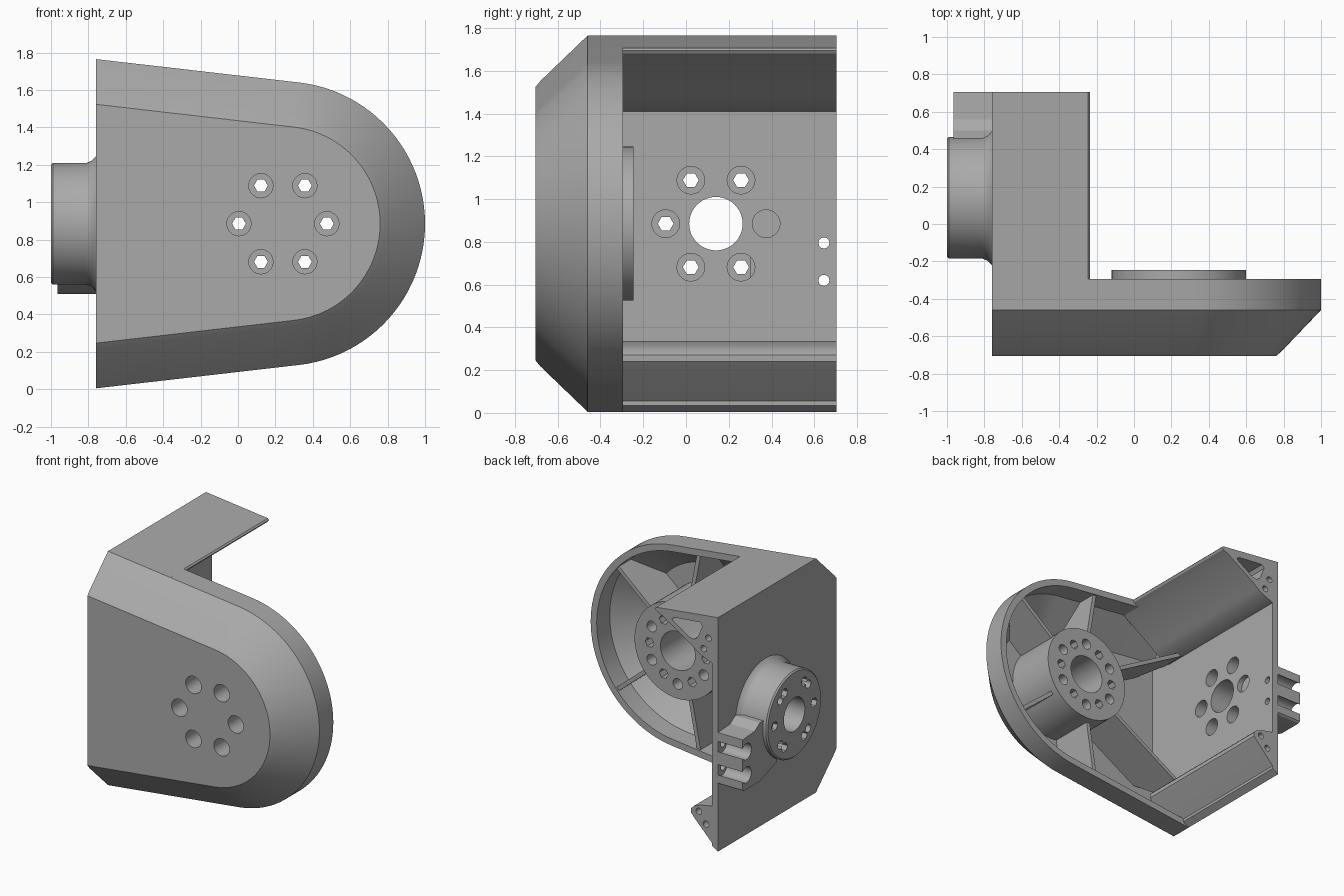
import bpy, bmesh, math
from mathutils import Vector, Matrix

cube = bpy.data.objects.get("Cube")
if cube:
    bpy.data.objects.remove(cube)

grey = bpy.data.materials.new("plain grey")
grey.use_nodes = True
grey.diffuse_color = (0.4, 0.4, 0.4, 1)
grey.node_tree.nodes["Principled BSDF"].inputs["Base Color"].default_value = (0.4, 0.4, 0.4, 1)

HUB_X, MID_Z, HORN_Y = 0.24, 0.885, 0.14
OUT_X, REAR = -0.76, 0.705
ALPHA = math.atan(0.115)


def loft(name, rings):
    """Closed solid through matching rings of points."""
    bm = bmesh.new()
    loops = [[bm.verts.new(p) for p in ring] for ring in rings]
    for a, b in zip(loops, loops[1:]):
        for i in range(len(a)):
            j = (i + 1) % len(a)
            bm.faces.new((a[i], a[j], b[j], b[i]))
    bm.faces.new(loops[0])
    bm.faces.new(loops[-1])
    bmesh.ops.recalc_face_normals(bm, faces=bm.faces)
    mesh = bpy.data.meshes.new(name)
    bm.to_mesh(mesh)
    bm.free()
    mesh.materials.append(grey)
    ob = bpy.data.objects.new(name, mesh)
    bpy.context.collection.objects.link(ob)
    return ob


def extrude_y(name, profile, y0, y1):
    return loft(name, [[(x, y, z) for x, z in profile] for y in (y0, y1)])


def turned(name, axis, a, b, steps, n=48):
    """Solid of revolution; steps are (position along axis, radius)."""
    rings = []
    for t, r in steps:
        ring = []
        for i in range(n):
            u = 2 * math.pi * i / n
            p, q = a + r * math.cos(u), b + r * math.sin(u)
            ring.append((p, t, q) if axis == "y" else (t, p, q))
        rings.append(ring)
    return loft(name, rings)


def combine(ob, tool, op="DIFFERENCE"):
    mod = ob.modifiers.new("cut", "BOOLEAN")
    mod.operation, mod.object, mod.solver = op, tool, "EXACT"
    bpy.context.view_layer.objects.active = ob
    bpy.ops.object.modifier_apply(modifier=mod.name)


def drill(targets, axis, a, b, t0, t1, r, n=20):
    tool = turned("drill", axis, a, b, [(t0, r), (t1, r)], n)
    for ob in targets:
        combine(ob, tool)
    bpy.data.objects.remove(tool)


def outline(r, y, x0):
    """Tapered plate outline with a round end of radius r."""
    z = (r - math.sin(ALPHA) * (x0 - HUB_X)) / math.cos(ALPHA)
    pts = [(x0, y, MID_Z + z)]
    top = math.pi / 2 - ALPHA
    for i in range(49):
        u = top - 2 * top * i / 48
        pts.append((HUB_X + r * math.cos(u), y, MID_Z + r * math.sin(u)))
    return pts + [(x0, y, MID_Z - z)]


def circle(a, b, r, start=0, n=6):
    for i in range(n):
        u = math.radians(start + 360 / n * i)
        yield a + r * math.cos(u), b + r * math.sin(u)


# Hollow chamfered front cover
cover = loft("front_cover", [outline(r, y, OUT_X) for y, r in
             ((-0.705, 0.52), (-0.68, 0.55), (-0.46, 0.76), (-0.295, 0.76))])
hollow = loft("hollow", [outline(r, y, -0.71) for y, r in
              ((-0.64, 0.5), (-0.45, 0.71), (-0.2, 0.71))])
combine(cover, hollow)
bpy.data.objects.remove(hollow)

# Hub inside the cover
hub = turned("hub", "y", HUB_X, MID_Z, [(-0.66, 0.36), (-0.245, 0.36)], 64)
drill([hub], "y", HUB_X, MID_Z, -0.6, 0, 0.145, 48)
for x, z in circle(HUB_X, MID_Z, 0.235):
    drill([hub, cover], "y", x, z, -1, -0.33, 0.065)
    drill([hub], "y", x, z, -0.4, 0, 0.037, 6)
for x, z in circle(HUB_X, MID_Z, 0.25, 30):
    drill([hub], "y", x, z, -0.4, 0, 0.04)

# Spokes between the hub and the rim
ribs = []
for deg, reach in ((40, 0.735), (100, 0.765), (150, 1.1)):
    for side in (1, -1):
        u = math.radians(deg)
        d = Vector((math.cos(u), 0, side * math.sin(u)))
        w = Vector((-d.z, 0, d.x)) * 0.015
        c = Vector((HUB_X, 0, MID_Z))
        prof = ((0.3, -0.3), (reach, -0.31), (reach, -0.48), (reach - 0.22, -0.66), (0.3, -0.66))
        ribs.append(loft("spoke", [[c + d * s + Vector((0, y, 0)) + w * k for s, y in prof]
                                   for k in (-1, 1)]))

# Side wall
wall = extrude_y("side_wall", [(OUT_X, 0.005), (-0.71, 0.035), (-0.71, 1.735), (OUT_X, 1.765)],
                 -0.3, REAR)

# Top flange with a rounded triangular pocket
flange = extrude_y("top_flange", [(OUT_X, 1.765), (-0.245, 1.706), (-0.235, 1.695),
                   (-0.245, 1.68), (-0.3, 1.655), (-0.54, 1.5), (-0.57, 1.475),
                   (-0.61, 1.45), (-0.71, 1.41), (OUT_X, 1.41)], -0.46, REAR)
pocket = extrude_y("pocket", [(-0.61, 1.69), (-0.4, 1.67), (-0.375, 1.655), (-0.385, 1.64),
                   (-0.52, 1.555), (-0.56, 1.55), (-0.59, 1.57), (-0.63, 1.665)], -0.2, 1)
combine(flange, pocket)
bpy.data.objects.remove(pocket)

# Lower triangular rail
rail = extrude_y("lower_rail", [(OUT_X, 0.005), (-0.56, 0.21), (-0.535, 0.24), (-0.535, 0.27),
                 (-0.56, 0.295), (-0.61, 0.315), (-0.71, 0.335), (OUT_X, 0.335)], -0.46, REAR)
for ob, x, z in ((flange, -0.64, 1.5), (flange, -0.68, 1.59), (rail, -0.6, 0.265), (rail, -0.66, 0.185)):
    drill([ob], "y", x, z, 0.45, 1, 0.024, 16)

# Round outer boss with a flared foot
boss = turned("outer_boss", "x", HORN_Y, MID_Z, [(-1, 0.315), (-0.99, 0.325), (-0.81, 0.325),
              (-0.785, 0.335), (-0.768, 0.352), (-0.75, 0.37)], 64)

# Cable block with two open grooves beside the boss
block_yz = [(0.3, 0.95), (0.5, 0.95), (0.56, 0.91), (REAR, 0.9), (REAR, 0.52), (0.69, 0.51),
            (0.5, 0.51), (0.3, 0.58)]
block = loft("cable_block", [[(x, y, z) for y, z in block_yz] for x in (-0.965, -0.75)])
for z in (0.795, 0.62):
    drill([block], "x", 0.66, z, -1.1, -0.7, 0.06)
    drill([wall], "x", 0.645, z, -1.1, -0.5, 0.026, 12)

# Bolt circle and bore through wall and boss
drill([wall, boss, block], "x", HORN_Y, MID_Z, -1.1, -0.5, 0.125, 48)
for y, z in circle(HORN_Y, MID_Z, 0.235):
    drill([wall, boss], "x", y, z, -0.92, -0.5, 0.065)
    drill([boss], "x", y, z, -1.1, -0.85, 0.037, 6)
for y, z in circle(HORN_Y, MID_Z, 0.235, 45, 4):
    drill([boss], "x", y, z, -1.1, -0.93, 0.03, 16)

# Smooth shading with crisp edges
bpy.ops.object.select_all(action="DESELECT")
for ob in [cover, hub, wall, flange, rail, boss, block] + ribs:
    ob.select_set(True)
bpy.context.view_layer.objects.active = cover
bpy.ops.object.shade_smooth_by_angle(angle=math.radians(25))
